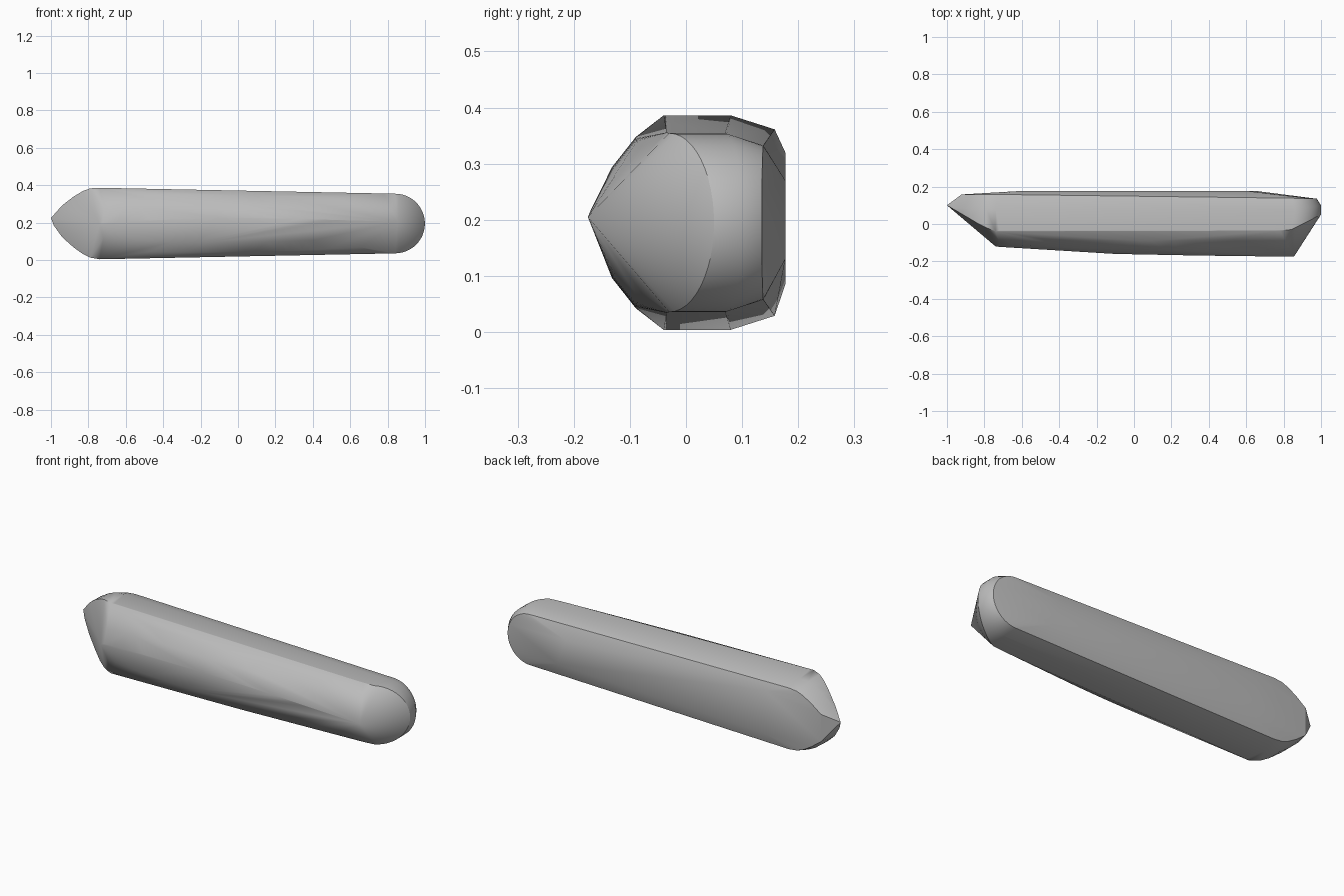
import bpy, bmesh, math
from math import sin, cos, pi

cube = bpy.data.objects.get("Cube")
if cube:
    bpy.data.objects.remove(cube, do_unlink=True)

grey = bpy.data.materials.new("stone_grey")
grey.use_nodes = True
colour = (0.5, 0.5, 0.5, 1)
grey.diffuse_color = colour
grey.node_tree.nodes["Principled BSDF"].inputs["Base Color"].default_value = colour

MID = 0.195


def half_height(x):
    """Half height of the bar, tapering toward its left end."""
    return 0.191 - 0.02 * (x + 0.74)


def round_end(y_top, y_tip, inset, steps=24):
    """Half-round outline of the left end, leaning back toward its tip."""
    r = half_height(0.84) - inset
    for i in range(steps + 1):
        a = pi * i / steps - pi / 2
        yield (0.84 + r * cos(a), y_top + (y_tip - y_top) * cos(a), MID + r * sin(a))


points = []

# Rounded end: front rim, back rim and the chamfer around the back panel
points += round_end(-0.03, 0.05, 0)
points += round_end(0.07, 0.10, 0)
points += round_end(0.138, 0.135, 0.022)

# Pointed end: tip and shoulders, front to back
points += [(-1, 0.10, 0.225), (-0.985, 0.09, 0.185)]
shoulder = [(-0.74, 0.191, -0.04), (-0.79, 0.185, -0.02),
            (-0.83, 0.168, 0.0), (-0.88, 0.135, 0.03), (-0.94, 0.085, 0.065)]
for x, h, y in shoulder:
    for side in (-1, 1):
        z = MID + 0.012 * (-0.74 - x) / 0.2 + side * h
        points.append((x, y, z))
        points.append((x, max(0.08, y + 0.02), z))
        points.append((x * 0.97 - 0.01, 0.158, MID + side * h * 0.87))

# Bulging front, rounded from the ridge to the top and bottom
for i in range(25):
    t = i / 24
    x = -0.72 + 1.5 * t
    swell = sin(pi * t) ** 0.6
    ridge = -0.122 - 0.05 * t - 0.014 * sin(pi * t)
    h = half_height(x)
    points.append((x, ridge, 0.20 + 0.025 * sin(pi * t)))
    for side in (-1, 1):
        points.append((x, -0.035, MID + side * h))
        for y, k in ((-0.09, 0.86), (-0.132, 0.56)):
            points.append((x, y * (0.75 + 0.25 * swell), MID + side * h * (k - 0.15 * (1 - swell))))
points += [(-0.74, -0.12, 0.19), (-0.1, -0.16, 0.225), (0.855, -0.175, 0.205)]

# Flat back panel
points += [(-0.6, 0.177, 0.085), (-0.6, 0.177, 0.32),
           (0.65, 0.177, 0.13), (0.6, 0.177, 0.27)]

# Skin the outlines as one closed body
bm = bmesh.new()
for p in points:
    bm.verts.new(p)
hull = bmesh.ops.convex_hull(bm, input=bm.verts)
spare = {g for g in hull["geom_interior"] + hull["geom_unused"]
         if isinstance(g, bmesh.types.BMVert)}
bmesh.ops.delete(bm, geom=list(spare), context="VERTS")
bmesh.ops.remove_doubles(bm, verts=bm.verts, dist=0.003)
bmesh.ops.recalc_face_normals(bm, faces=bm.faces)

mesh = bpy.data.meshes.new("stone_bar")
bm.to_mesh(mesh)
bm.free()
mesh.materials.append(grey)
bar = bpy.data.objects.new("stone_bar", mesh)
bpy.context.collection.objects.link(bar)
bpy.context.view_layer.objects.active = bar
bar.select_set(True)
bpy.ops.object.shade_smooth_by_angle(angle=math.radians(32))
